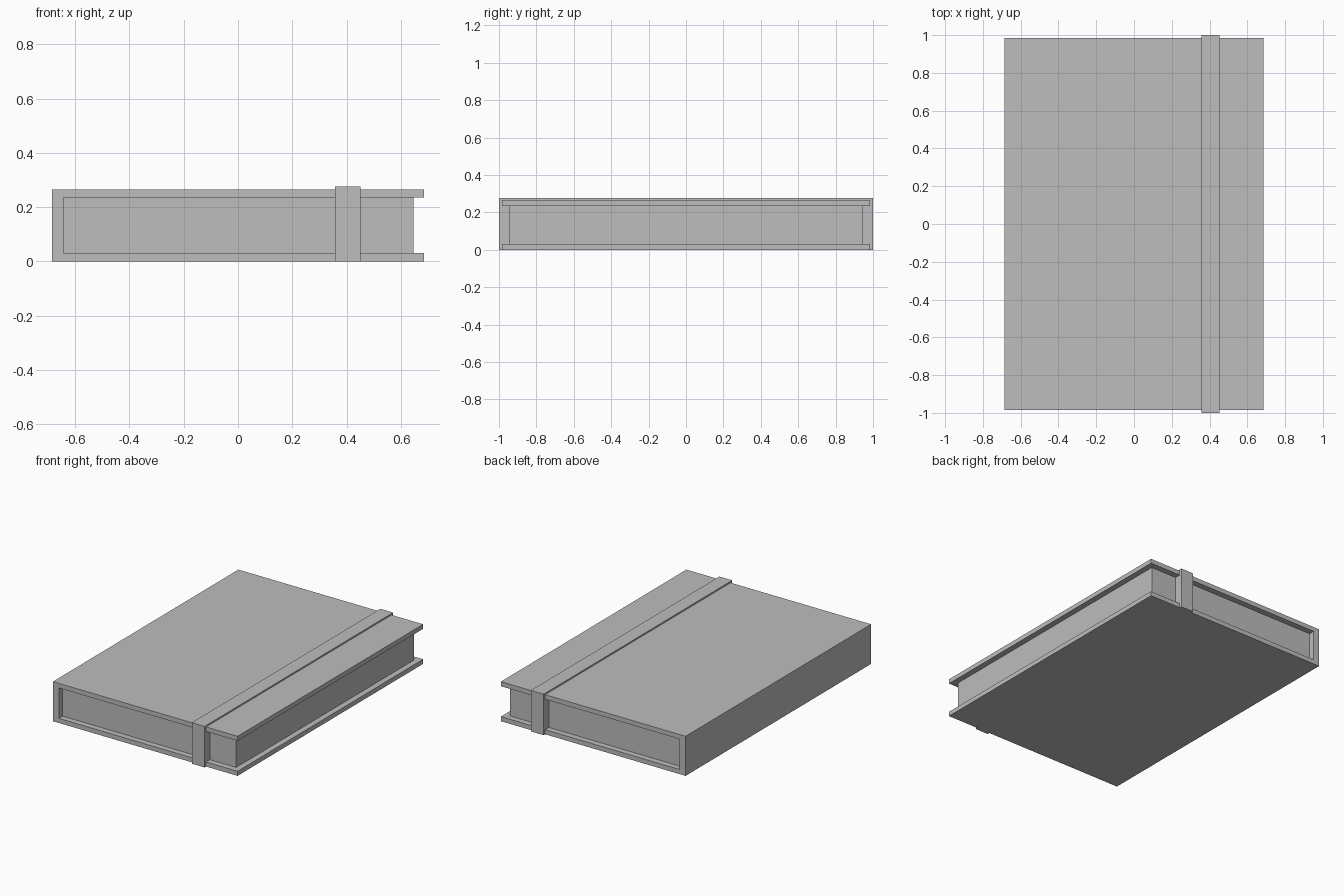
import bpy
import bmesh
from mathutils import Vector

cube = bpy.data.objects.get("Cube")
if cube:
    bpy.data.objects.remove(cube, do_unlink=True)

# Single grey material
grey = bpy.data.materials.new("plain grey")
grey.use_nodes = True
colour = (0.51, 0.51, 0.51, 1)
grey.diffuse_color = colour
grey.node_tree.nodes["Principled BSDF"].inputs["Base Color"].default_value = colour


def extrude_profile(name, points, start, length):
    """Make a flat-faced solid by sweeping a closed 3D outline."""
    bm = bmesh.new()
    face = bm.faces.new([bm.verts.new(Vector(p) + Vector(start)) for p in points])
    result = bmesh.ops.extrude_face_region(bm, geom=[face])
    moved = [g for g in result["geom"] if isinstance(g, bmesh.types.BMVert)]
    bmesh.ops.translate(bm, verts=moved, vec=length)
    bmesh.ops.recalc_face_normals(bm, faces=bm.faces)
    mesh = bpy.data.meshes.new(name)
    bm.to_mesh(mesh)
    bm.free()
    mesh.materials.append(grey)
    obj = bpy.data.objects.new(name, mesh)
    bpy.context.collection.objects.link(obj)
    return obj


half_width, half_length, height = 0.686, 0.984, 0.266
board, spine = 0.031, 0.044
page_end, fore_edge = 0.944, 0.647
spine_in, top_in = spine - half_width, height - board

# Cover: two boards joined by the spine, open at the fore edge
cover = [(-half_width, 0), (half_width, 0), (half_width, board), (spine_in, board),
         (spine_in, top_in), (half_width, top_in), (half_width, height), (-half_width, height)]
extrude_profile("book_cover", [(x, 0, z) for x, z in cover],
                (0, -half_length, 0), (0, 2 * half_length, 0))

# Page block set back from the cover edges
pages = [(spine_in, board), (fore_edge, board), (fore_edge, top_in), (spine_in, top_in)]
extrude_profile("page_block", [(x, 0, z) for x, z in pages],
                (0, -page_end, 0), (0, 2 * page_end, 0))

# Closure band: over the top and down both ends to the pages
half_band = [(page_end, height), (page_end, 0), (1, 0), (1, 0.276)]
band = half_band + [(-y, z) for y, z in reversed(half_band)]
extrude_profile("closure_band", [(0, y, z) for y, z in band],
                (0.357, 0, 0), (0.095, 0, 0))
